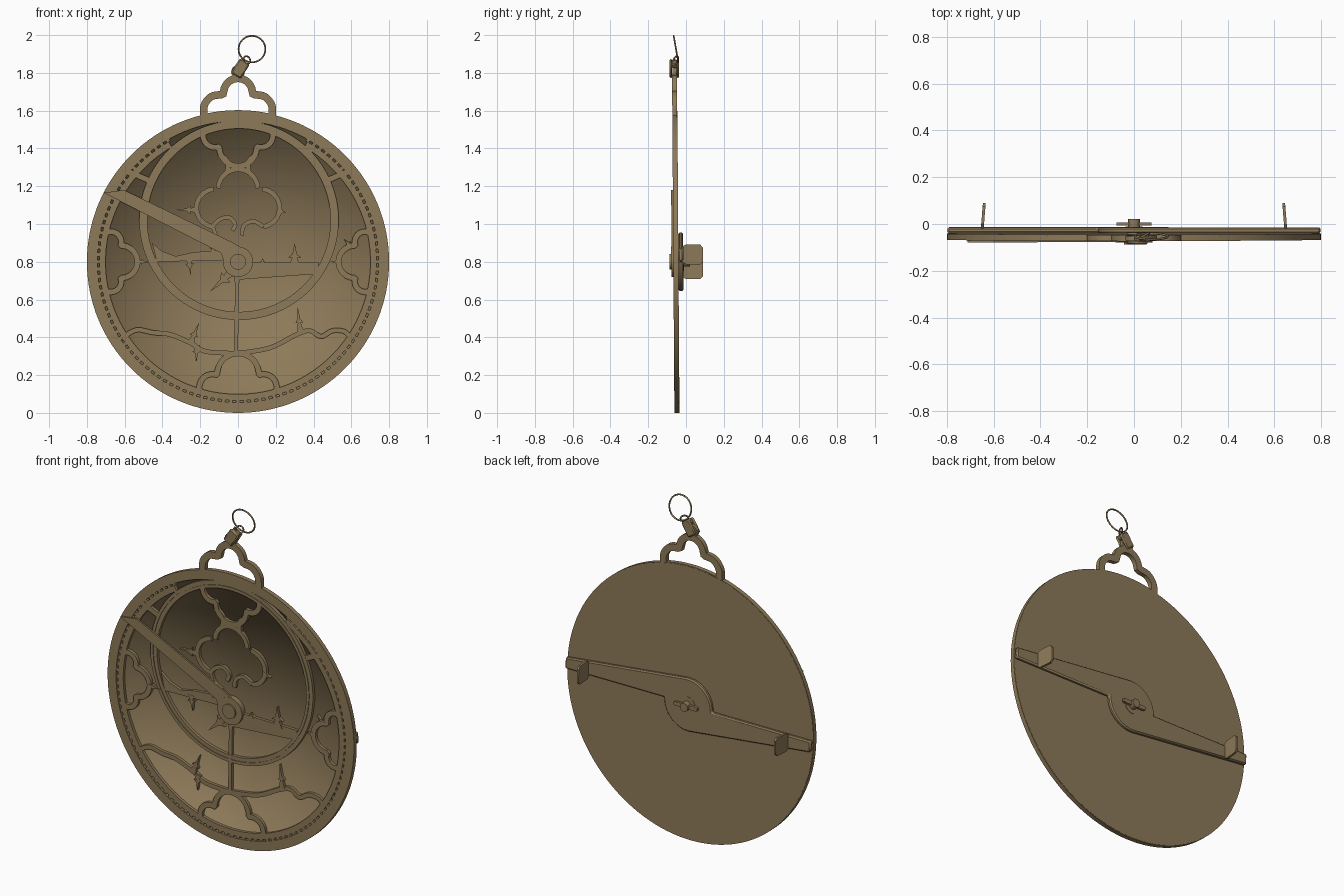
import bpy, bmesh, math
from mathutils import Matrix, Vector

if "Cube" in bpy.data.objects:
    bpy.data.objects.remove(bpy.data.objects["Cube"])

CZ = 0.8                      # height of the disc centre
brass = bpy.data.materials.new("aged brass")
brass.diffuse_color = (0.27, 0.195, 0.10, 1)
brass.use_nodes = True
brass.node_tree.nodes["Principled BSDF"].inputs["Base Color"].default_value = brass.diffuse_color


def finish(name, bm, angle=30, bevel=0):
    """Turn a bmesh into an object; the whole instrument leans very slightly forward."""
    bmesh.ops.recalc_face_normals(bm, faces=bm.faces)
    for v in bm.verts:
        v.co.y -= 0.007 * (v.co.z - CZ)
    me = bpy.data.meshes.new(name)
    bm.to_mesh(me)
    bm.free()
    me.materials.append(brass)
    ob = bpy.data.objects.new(name, me)
    bpy.context.collection.objects.link(ob)
    if bevel:
        m = ob.modifiers.new("bevel", 'BEVEL')
        m.width, m.segments = bevel, 1
    bpy.ops.object.select_all(action='DESELECT')
    ob.select_set(True)
    bpy.context.view_layer.objects.active = ob
    bpy.ops.object.shade_smooth_by_angle(angle=math.radians(angle))
    return ob


def arc(cx, cz, r, a0, a1, n=16):
    return [(cx + r * math.cos(math.radians(a0 + (a1 - a0) * i / n)),
             cz + r * math.sin(math.radians(a0 + (a1 - a0) * i / n))) for i in range(n + 1)]


def mirror(pts):
    return [(-x, z) for x, z in pts]


def curve(pts, n=6):
    """Smooth path through a few points."""
    p = [Vector(q) for q in [pts[0]] + list(pts) + [pts[-1]]]
    out = []
    for i in range(1, len(p) - 2):
        a, b, c, d = p[i - 1:i + 3]
        for k in range(n):
            t = k / n
            out.append(tuple(0.5 * (2 * b + (c - a) * t + (2 * a - 5 * b + 4 * c - d) * t * t
                                    + (3 * b - a - 3 * c + d) * t ** 3)))
    return out + [tuple(pts[-1])]


def prism(bm, pts, y0, y1):
    """Extrude a front outline, given relative to the disc centre."""
    f = [bm.verts.new((x, y0, z + CZ)) for x, z in pts]
    b = [bm.verts.new((x, y1, z + CZ)) for x, z in pts]
    bm.faces.new(f)
    bm.faces.new(b[::-1])
    for i in range(len(pts)):
        j = (i + 1) % len(pts)
        bm.faces.new((f[i], b[i], b[j], f[j]))


def ribbon(bm, pts, w, y0=-0.064, y1=-0.047, closed=False):
    """Flat strip of constant width following a path."""
    n = len(pts)
    p = [Vector(q) for q in pts]
    rows = []
    for i in range(n):
        a = p[(i - 1) % n] if closed or i else p[0]
        c = p[(i + 1) % n] if closed or i < n - 1 else p[-1]
        t = (c - a).normalized()
        s = Vector((-t.y, t.x)) * w / 2
        rows.append([bm.verts.new((q.x, y, q.y + CZ))
                     for q, y in ((p[i] + s, y0), (p[i] - s, y0), (p[i] - s, y1), (p[i] + s, y1))])
    for i in range(n if closed else n - 1):
        r, q = rows[i], rows[(i + 1) % n]
        for k in range(4):
            bm.faces.new((r[k], r[(k + 1) % 4], q[(k + 1) % 4], q[k]))
    if not closed:
        bm.faces.new(rows[0])
        bm.faces.new(rows[-1])


def ring(bm, cx, cz, r0, r1, y0, y1):
    ribbon(bm, arc(cx, cz, (r0 + r1) / 2, 0, 360, 128)[:-1], r1 - r0, y0, y1, True)


def spike(bm, base, tip, w):
    """Star pointer: slim dagger with a small swelling."""
    b, t = Vector(base), Vector(tip)
    d = t - b
    s = Vector((-d.y, d.x)).normalized() * w / 2
    m = b + d * 0.35
    prism(bm, [tuple(q) for q in (b + s, m + s * 0.45, m + s * 1.2, b + d * 0.5 + s * 0.4, t,
                                  b + d * 0.5 - s * 0.4, m - s * 1.2, m - s * 0.45, b - s)], -0.066, -0.05)


def trefoil(bm, angle, s, base=0.70, w=0.03):
    """Three-lobed frame growing inward from the outer ring."""
    side = arc(-0.135, 0.035, 0.07, 205, 70, 10)
    path = side + arc(0, 0.105, 0.11, 180, 0, 18) + mirror(side)[::-1]
    a = math.radians(angle)
    o, t = Vector((math.cos(a), math.sin(a))), Vector((-math.sin(a), math.cos(a)))
    ribbon(bm, [tuple(t * u * s + o * (base - v * s)) for u, v in path], w)


# mater: outer rim, back plate and softly shaded recess
bm = bmesh.new()
ring(bm, 0, 0, 0.745, 0.80, -0.067, -0.041)
finish("rim", bm)
bm = bmesh.new()
prism(bm, arc(0, 0, 0.797, 0, 360, 128)[:-1], -0.045, -0.040)
finish("back_plate", bm)
bm = bmesh.new()
mid = bm.verts.new((0, -0.047, CZ))
lo = [bm.verts.new((x, -0.047, z + CZ)) for x, z in arc(0, 0, 0.746, 0, 360, 96)[:-1]]
hi = [bm.verts.new((v.co.x, -0.066, v.co.z)) for v in lo]
for i in range(96):
    j = (i + 1) % 96
    bm.faces.new((mid, lo[i], lo[j]))
    bm.faces.new((lo[i], hi[i], hi[j], lo[j]))
finish("recess_floor", bm, 180)

# rete rings, with graduation ticks along the outer one
bm = bmesh.new()
ribbon(bm, arc(0, 0, 0.7175, 120, 420, 110), 0.033)
for i in range(101):
    a = math.radians(120 + 3 * i)
    c, s = math.cos(a), math.sin(a)
    ribbon(bm, [(0.733 * c, 0.733 * s), (0.746 * c, 0.746 * s)], 0.02, -0.063)
finish("rete_outer_ring", bm)
bm = bmesh.new()
ring(bm, 0.005, 0.22, 0.485, 0.528, -0.061, -0.047)
ring(bm, 0.005, 0.22, 0.510, 0.528, -0.065, -0.060)
ring(bm, 0.005, 0.22, 0.485, 0.502, -0.065, -0.060)
finish("ecliptic_ring", bm)

# rete tracery
bm = bmesh.new()
for ang, size in ((270, 1.0), (180, 0.78), (0, 0.78), (90, 0.9)):
    trefoil(bm, ang, size)
lobe = arc(-0.12, 0.285, 0.10, 95, 262)
curl = curve([(-0.134, 0.187), (-0.10, 0.222), (-0.05, 0.235), (-0.015, 0.20), (-0.03, 0.165)])
ribbon(bm, arc(0, 0.385, 0.105, 178, 2), 0.026)
for m in (list, mirror):
    ribbon(bm, m(lobe), 0.026)
    ribbon(bm, m([(-0.62, 0.495), (-0.47, 0.43)]), 0.03)
    ribbon(bm, m(curve([(-0.10, 0.57), (-0.055, 0.53), (-0.06, 0.46)])), 0.025)
ribbon(bm, curl, 0.022)
ribbon(bm, mirror(curve([(-0.134, 0.187), (-0.08, 0.215), (-0.03, 0.19), (-0.02, 0.14)])), 0.022)
ribbon(bm, curve([(-0.134, 0.187), (-0.11, 0.13), (-0.06, 0.10)]), 0.02)
ribbon(bm, curve([(0, -0.485), (-0.17, -0.475), (-0.25, -0.43), (-0.36, -0.385), (-0.45, -0.375),
                  (-0.53, -0.36), (-0.585, -0.385), (-0.60, -0.42)]), 0.025)
ribbon(bm, curve([(0, -0.485), (0.17, -0.455), (0.31, -0.385), (0.38, -0.365), (0.44, -0.395),
                  (0.50, -0.365), (0.565, -0.37), (0.60, -0.41)]), 0.025)
finish("rete_tracery", bm)

# rete cross bars
bm = bmesh.new()
prism(bm, [(0, 0), (0.43, -0.005), (0.41, -0.065), (0, -0.095)], -0.064, -0.047)
prism(bm, [(0, 0.01), (-0.43, 0.0), (-0.455, 0.10), (-0.40, 0.055), (-0.33, 0.03),
           (-0.24, 0.05), (-0.12, 0.06), (0, 0.06)], -0.064, -0.047)
prism(bm, [(-0.035, 0), (0.03, 0), (0.005, -0.12), (0, -0.48), (-0.022, -0.48), (-0.015, -0.12)],
      -0.064, -0.047)
finish("rete_cross_bars", bm)

# star pointers
bm = bmesh.new()
for base, tip, w in (((-0.21, 0.275), (-0.33, 0.275), 0.04), ((0.21, 0.27), (0.26, 0.26), 0.03),
                     ((0.30, -0.02), (0.30, 0.10), 0.06), ((0.13, -0.01), (0.13, 0.02), 0.03),
                     ((-0.13, 0.04), (-0.14, 0.13), 0.03), ((-0.02, -0.04), (-0.15, -0.16), 0.06),
                     ((-0.26, 0.02), (-0.25, -0.07), 0.04), ((-0.25, -0.43), (-0.205, -0.32), 0.04),
                     ((-0.22, -0.44), (-0.22, -0.53), 0.04), ((0.33, -0.37), (0.315, -0.235), 0.035),
                     ((-0.54, 0), (-0.46, 0), 0.03), ((0.54, 0), (0.49, 0), 0.03),
                     ((0.60, 0.08), (0.56, 0.12), 0.03)):
    spike(bm, base, tip, w)
finish("star_pointers", bm)

# front rule
bm = bmesh.new()
a = math.radians(152.8)
u, n = Vector((math.cos(a), math.sin(a))), Vector((math.sin(a), -math.cos(a)))
prism(bm, [tuple(u * s + n * t) for s, t in ((0, -0.02), (0.08, -0.02), (0.10, 0.0), (0.80, 0.0),
                                            (0.71, 0.062), (0.08, 0.078), (0, 0.075))], -0.076, -0.066)
prism(bm, arc(0, 0, 0.08, 0, 360, 40)[:-1], -0.078, -0.047)
finish("front_rule", bm)

# central pin with cross wedge at the back
bm = bmesh.new()
prism(bm, arc(0, 0, 0.042, 0, 360, 32)[:-1], -0.088, -0.03)
prism(bm, arc(0, 0, 0.025, 0, 360, 24)[:-1], -0.04, 0.022)
prism(bm, [(-0.075, -0.008), (-0.06, -0.012), (0.06, -0.012), (0.075, -0.008),
           (0.075, 0.008), (0.06, 0.012), (-0.06, 0.012), (-0.075, 0.008)], -0.007, 0.007)
prism(bm, arc(0, 0, 0.05, 0, 360, 32)[:-1], -0.02, -0.012)
finish("pin_and_wedge", bm)

# alidade on the back: each arm lies on opposite sides of the sight line
half = [(0.155, 0.005), (0.798, 0.002), (0.795, 0.067)] + arc(0, 0, 0.155, 82, 176, 18)
bm = bmesh.new()
prism(bm, half + [(-x, -z) for x, z in half], -0.040, -0.014)
finish("alidade", bm, 30, 0.007)

# sighting vanes
for side, name in ((1, "right_vane"), (-1, "left_vane")):
    bm = bmesh.new()
    prof = [(-0.02, 0.0), (0.0, -0.014), (0.075, -0.014), (0.09, 0.0), (0.09, 0.075),
            (0.075, 0.092), (0.0, 0.092), (-0.02, 0.08)]
    loops = [[bm.verts.new((side * (x - 0.08 * y), y, CZ + side * z)) for y, z in prof]
             for x in (0.641, 0.653)]
    for lp in loops:
        bm.faces.new(lp)
    for i in range(8):
        j = (i + 1) % 8
        bm.faces.new((loops[0][i], loops[0][j], loops[1][j], loops[1][i]))
    finish(name, bm)

# throne: open three-lobed bracket on the rim
bm = bmesh.new()
side = curve([(-0.182, 0.77), (-0.178, 0.83), (-0.14, 0.875), (-0.08, 0.885)])
ribbon(bm, side + arc(0, 0.895, 0.076, 172, 8, 16) + mirror(side)[::-1], 0.04, -0.067, -0.041)
ribbon(bm, arc(0, 0, 0.79, 104, 76, 16), 0.025, -0.067, -0.041)
prism(bm, arc(0, 1.005, 0.036, 0, 360, 20)[:-1], -0.064, -0.044)
finish("throne", bm)

# tilted shackle
bm = bmesh.new()
R = Matrix.Translation((0.012, 0, 1.823)) @ Matrix.Rotation(math.radians(33), 4, 'Y')
for x, y, z, sx, sy, sz in ((0, -0.073, 0, 0.062, 0.014, 0.09), (0, -0.037, 0, 0.062, 0.014, 0.09),
                            (0, -0.055, 0.03, 0.05, 0.03, 0.03)):
    bmesh.ops.create_cube(bm, size=1, matrix=R @ Matrix.Translation((x, y, z))
                          @ Matrix.Diagonal((sx, sy, sz, 1)))
finish("shackle", bm, 30, 0.01)


# suspension rings
def hoop(name, loc, rot, major, minor):
    bpy.ops.mesh.primitive_torus_add(location=loc, rotation=rot, major_radius=major, minor_radius=minor,
                                     major_segments=48, minor_segments=10)
    ob = bpy.context.object
    ob.name = name
    ob.data.materials.append(brass)
    bpy.ops.object.shade_smooth()


hoop("small_ring", (0.047, -0.053, 1.868), (math.radians(75), 0, math.radians(35)), 0.021, 0.0045)
hoop("large_ring", (0.074, -0.053, 1.926), (math.radians(100), 0, 0), 0.071, 0.0045)
